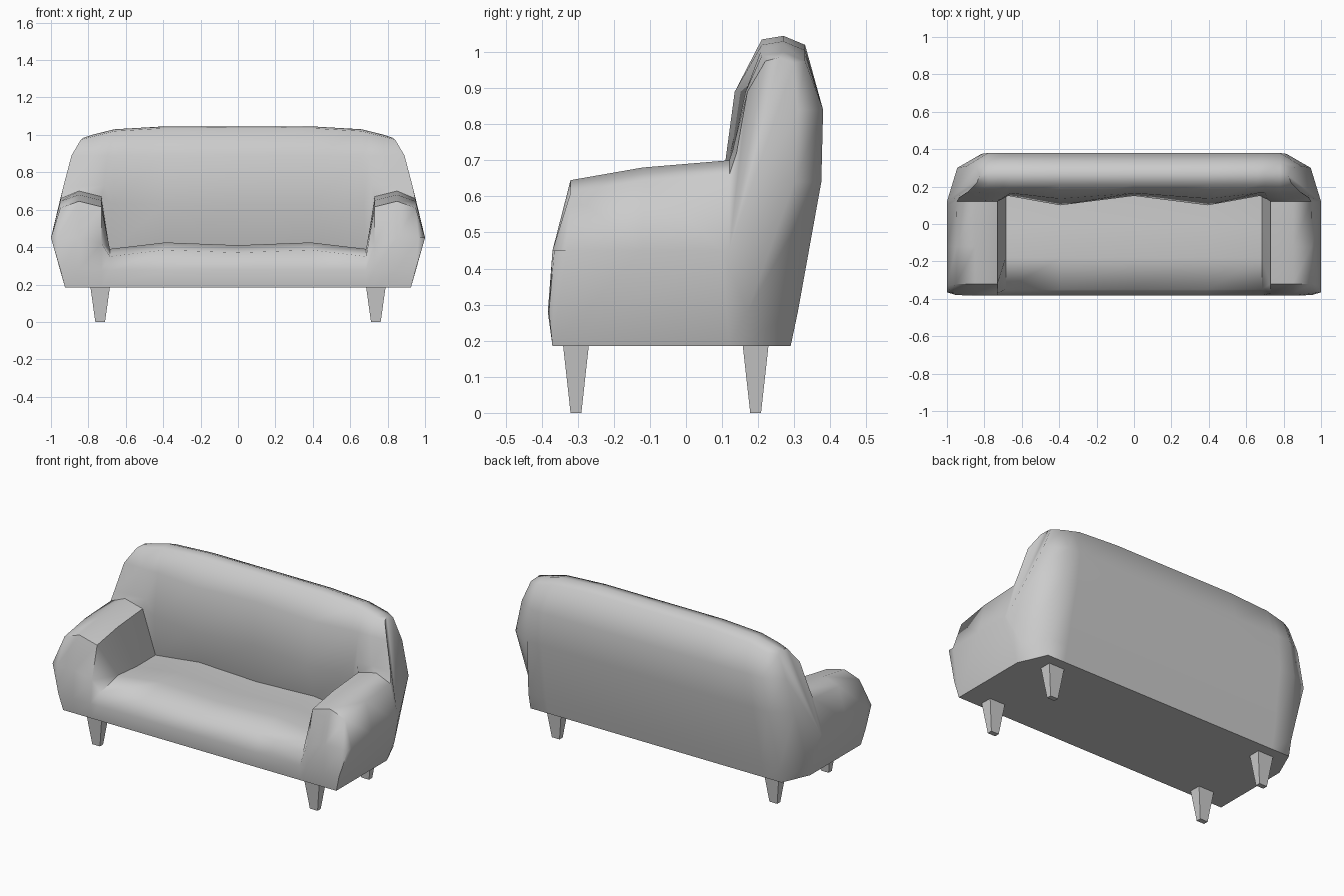
import bpy
import bmesh
import math

default_cube = bpy.data.objects.get("Cube")
if default_cube:
    bpy.data.objects.remove(default_cube, do_unlink=True)


def make_material(name, colour):
    material = bpy.data.materials.new(name)
    material.use_nodes = True
    material.diffuse_color = colour
    material.node_tree.nodes["Principled BSDF"].inputs["Base Color"].default_value = colour
    return material


grey = make_material("light grey", (0.6, 0.6, 0.6, 1))


def add_object(name, bm):
    bmesh.ops.recalc_face_normals(bm, faces=bm.faces[:])
    mesh = bpy.data.meshes.new(name)
    bm.to_mesh(mesh)
    bm.free()
    mesh.materials.append(grey)
    obj = bpy.data.objects.new(name, mesh)
    bpy.context.collection.objects.link(obj)
    return obj


# Side profile (y, z): up the front, over the seat, over the backrest, down the back
seat_front = [(-.37, .185), (-.383, .28), (-.35, .37), (-.18, .41), (0, .395), (.18, .395)]
backrest = [(.15, .63), (.165, .89), (.21, 1.035), (.27, 1.045), (.33, 1.02),
            (.38, .84), (.375, .64), (.31, .28), (.29, .185)]
# Through an arm, the front part rises to the arm top
arm_front = [(-.37, .185), (-.383, .28), (-.37, .45), (-.32, .645), (-.12, .68), (.12, .70)]
# Outer rim where the upholstery turns to the side (x, y, z)
rim = [(.925, -.37, .185), (.95, -.38, .28), (.965, -.37, .45), (.95, -.32, .61),
       (.95, -.12, .645), (.947, .12, .66), (.935, .14, .72), (.89, .17, .89),
       (.84, .22, .975), (.825, .26, .985), (.84, .30, .97), (.895, .31, .84),
       (.945, .30, .64), (.94, .17, .28), (.925, .12, .185)]
# Every rim point gathers to the widest line of the side
side_line = [-.365] * 3 + [-.33, -.12, .10] + [.12] * 7 + [.10] * 2
WIDEST_X, WIDEST_Z = 1.0, .45
COUNT = len(rim)
SEAT, SHOULDER, TOP = range(2, 6), (6, 12), range(7, 12)


def station(x, top_x, lift, bulge, drop, is_arm):
    """One cross-section of the upholstery at a distance x from the middle."""
    ring = []
    front = arm_front if is_arm else seat_front
    for i, (y, z) in enumerate(front + backrest):
        px = top_x if i in TOP else (x + top_x) / 2 if i in SHOULDER else x
        if i in SEAT:
            z += lift
        if i in (8, 9, 10):
            z -= drop
        if i == 6:
            y -= bulge
            if is_arm:
                y, z = .13, z + .1
        if i == 7:
            y -= bulge * .6
        ring.append((px, y, z))
    return ring


half = [
    station(.39, .40, lift=.015, bulge=.05, drop=0, is_arm=False),
    station(.685, .66, lift=-.02, bulge=0, drop=.015, is_arm=False),
    station(.73, .70, lift=-.03, bulge=0, drop=.025, is_arm=True),
    station(.85, .78, lift=0, bulge=0, drop=.045, is_arm=True),
    rim,
    [(WIDEST_X, y, WIDEST_Z) for y in side_line],
]
middle = station(0, 0, lift=0, bulge=0, drop=0, is_arm=False)
mirrored = [[(-x, y, z) for x, y, z in ring] for ring in reversed(half)]

# Upholstered body lofted from one side to the other
bm = bmesh.new()
rings = [[bm.verts.new(p) for p in ring] for ring in mirrored + [middle] + half]
last = len(rings) - 2
for k, (a, b) in enumerate(zip(rings, rings[1:])):
    for i in range(COUNT):
        j = (i + 1) % COUNT
        if j == 0 and k in (0, last):
            # Lower side panel, following the whole widest line
            outer, inner = (a, b) if k == 0 else (b, a)
            bm.faces.new([inner[-1], inner[0]] + outer[2:6])
        else:
            bm.faces.new((a[i], a[j], b[j], b[i]))
bmesh.ops.remove_doubles(bm, verts=bm.verts[:], dist=.001)
body = add_object("sofa_body", bm)
bpy.ops.object.select_all(action="DESELECT")
body.select_set(True)
bpy.context.view_layer.objects.active = body
bpy.ops.object.shade_smooth_by_angle(angle=math.radians(62))


# Tapered rectangular legs
def add_leg(name, x, y):
    leg = bmesh.new()
    bmesh.ops.create_cube(leg, size=1)
    for v in leg.verts:
        is_top = v.co.z > 0
        v.co.x = x + v.co.x * (.105 if is_top else .052)
        v.co.y = y + v.co.y * (.072 if is_top else .03)
        v.co.z = .19 if is_top else 0
    add_object(name, leg)


for side, sign in (("left", 1), ("right", -1)):
    add_leg("front_leg_" + side, sign * .737, -.305)
    add_leg("back_leg_" + side, sign * .737, .193)
